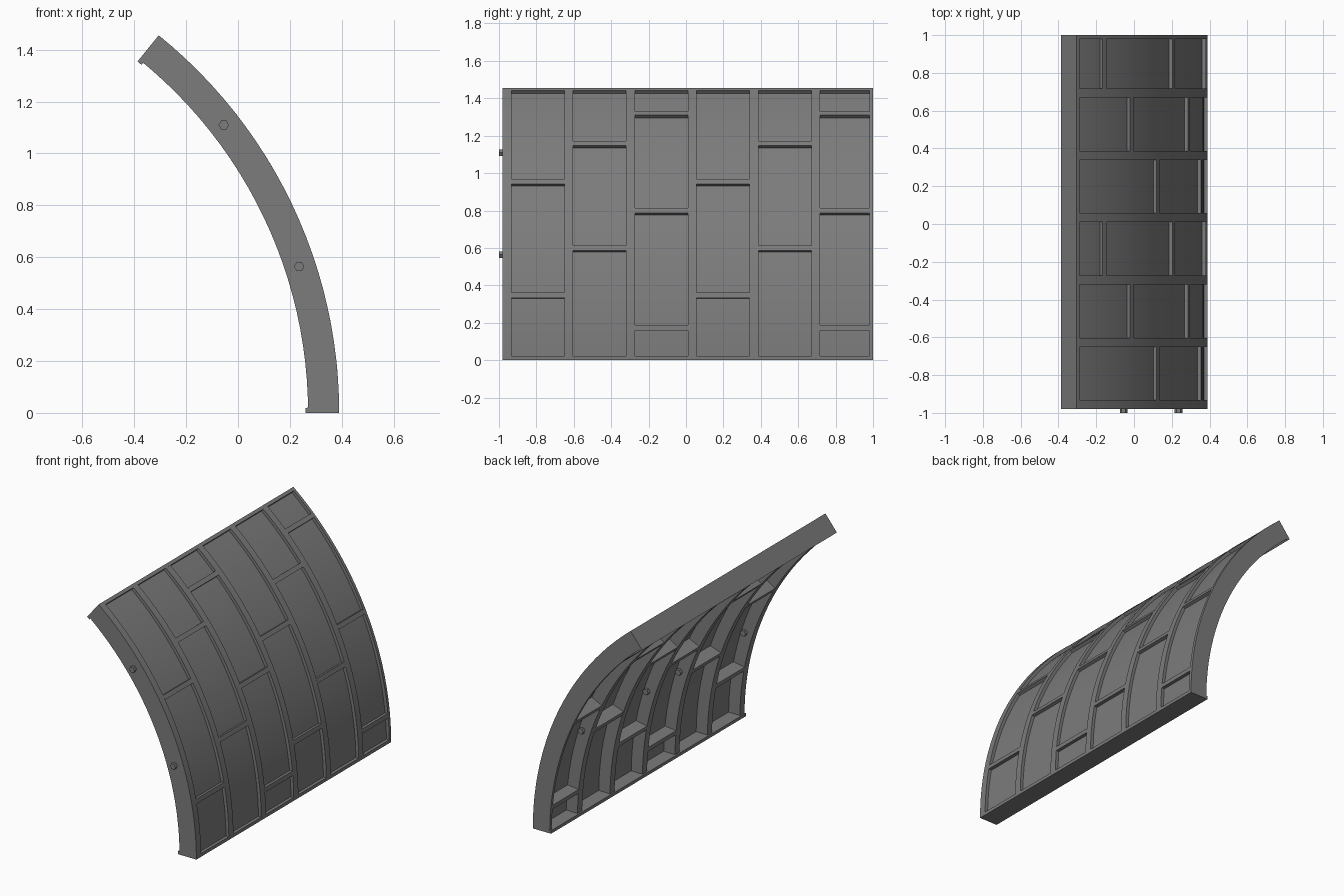
import bpy, bmesh, math

if "Cube" in bpy.data.objects:
    bpy.data.objects.remove(bpy.data.objects["Cube"])

# Shared arc: axis runs along y, angles in degrees from the floor
AXIS_X = -1.48
R_OUT, R_SKIN, R_BACK, R_IN, R_LIP = 1.87, 1.85, 1.83, 1.75, 1.74
END = 51.1
STEP = END / 24
FLANGE = 0.65
FRONT, BACK, PITCH, RIB = -0.98, 1.0, 0.33, 0.047

grey = bpy.data.materials.new("dark grey")
grey.use_nodes = True
colour = (0.2, 0.2, 0.2, 1)
grey.diffuse_color = colour
grey.node_tree.nodes["Principled BSDF"].inputs["Base Color"].default_value = colour


def arc_block(bm, y0, y1, a0, a1, r0, r1):
    """Add a solid block bent round the axis."""
    inner = [i * STEP for i in range(25) if a0 + 0.1 < i * STEP < a1 - 0.1]
    rings = []
    for a in [a0] + inner + [a1]:
        c, s = math.cos(math.radians(a)), math.sin(math.radians(a))
        corners = ((r0, y0), (r1, y0), (r1, y1), (r0, y1))
        rings.append([bm.verts.new((AXIS_X + r * c, y, r * s)) for r, y in corners])
    for low, high in zip(rings, rings[1:]):
        for i in range(4):
            j = (i + 1) % 4
            bm.faces.new((low[i], low[j], high[j], high[i]))
    bm.faces.new(rings[0])
    bm.faces.new(rings[-1])


def hex_bolt(bm, angle, y0, y1):
    """Add a six-sided bolt along y, centred in the shell thickness."""
    t = math.radians(angle)
    x, z = AXIS_X + 1.806 * math.cos(t), 1.806 * math.sin(t)
    ends = []
    for y in (y0, y1):
        ends.append([bm.verts.new((x + 0.02 * math.cos(k * math.pi / 3), y,
                                   z + 0.02 * math.sin(k * math.pi / 3))) for k in range(6)])
        bm.faces.new(ends[-1])
    for k in range(6):
        j = (k + 1) % 6
        bm.faces.new((ends[0][k], ends[0][j], ends[1][j], ends[1][k]))


def finish(bm, name):
    bmesh.ops.recalc_face_normals(bm, faces=bm.faces)
    mesh = bpy.data.meshes.new(name)
    bm.to_mesh(mesh)
    bm.free()
    mesh.materials.append(grey)
    obj = bpy.data.objects.new(name, mesh)
    bpy.context.collection.objects.link(obj)
    bpy.ops.object.select_all(action="DESELECT")
    obj.select_set(True)
    bpy.context.view_layer.objects.active = obj
    bpy.ops.object.shade_smooth_by_angle(angle=math.radians(30))


# Thin curved skin, set back from the rib faces
bm = bmesh.new()
arc_block(bm, FRONT + 0.01, BACK - 0.01, 0.1, END - 0.1, R_BACK, R_SKIN)
finish(bm, "skin")

# Curved ribs between the six bays, and a thinner closing rib
ribs = [(FRONT + i * PITCH, FRONT + i * PITCH + RIB) for i in range(6)]
ribs.append((BACK - 0.02, BACK))
bm = bmesh.new()
for y0, y1 in ribs:
    arc_block(bm, y0, y1, 0, END, R_IN, R_OUT)
finish(bm, "curved_ribs")

# Floor and top flanges with a small inner lip
for name, a0, a1 in (("bottom_flange", 0, FLANGE), ("top_flange", END - FLANGE, END)):
    bm = bmesh.new()
    arc_block(bm, FRONT, BACK, a0, a1, R_LIP, R_OUT)
    finish(bm, name)

# Staggered cross ribs, repeating every three bays
stagger = ((10.7, 30.7), (18.7, 38.3), (5.35, 25.3, 44.9))
bm = bmesh.new()
for i in range(6):
    for a in stagger[i % 3]:
        arc_block(bm, ribs[i][1], ribs[i + 1][0], a - 0.45, a + 0.45, R_IN, R_OUT)
finish(bm, "cross_ribs")

# Bolts through every curved rib
bm = bmesh.new()
for y0, y1 in ribs:
    for a in (18.2, 37.9):
        hex_bolt(bm, a, y0 - 0.02, min(y1 + 0.02, BACK - 0.005))
finish(bm, "bolts")
